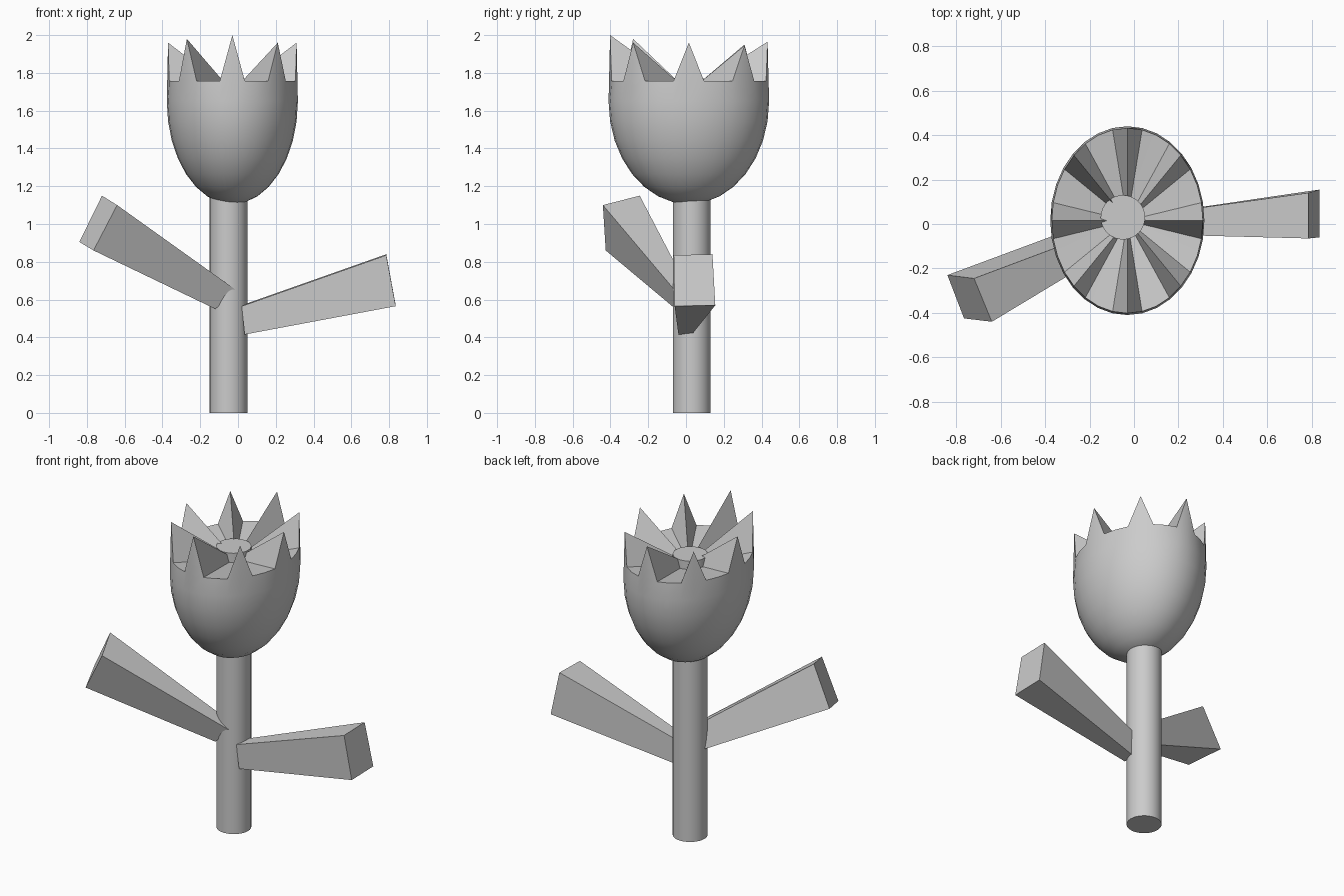
import bpy, bmesh
from math import sin, cos, pi, radians

if "Cube" in bpy.data.objects:
    bpy.data.objects.remove(bpy.data.objects["Cube"])


def finish(name, bm, smooth=True):
    bmesh.ops.recalc_face_normals(bm, faces=bm.faces[:])
    me = bpy.data.meshes.new(name)
    bm.to_mesh(me)
    bm.free()
    ob = bpy.data.objects.new(name, me)
    bpy.context.collection.objects.link(ob)
    if smooth:
        bpy.ops.object.select_all(action='DESELECT')
        ob.select_set(True)
        bpy.context.view_layer.objects.active = ob
        bpy.ops.object.shade_smooth_by_angle(angle=radians(30))
    return ob


# Stem: runs up through the cup and just pokes out of its floor
STEM_TOP = 1.77
bm = bmesh.new()
bmesh.ops.create_cone(bm, cap_ends=True, segments=32, radius1=0.1, radius2=0.1, depth=STEM_TOP)
bmesh.ops.translate(bm, verts=bm.verts[:], vec=(-0.05, 0.03, STEM_TOP / 2))
finish("stem", bm)

# Flower cup: lower part of an ellipsoid, every fourth rim vertex pulled up to a tip
CX, CY, CZ = -0.03, 0.015, 1.65
RX, RY, RZ = 0.347, 0.425, 0.545
SEG = 32
tips = [2.0, 1.96, 1.96, 1.945, 1.965, 1.95, 1.96, 1.98]  # counter-clockwise from the front
bm = bmesh.new()
bottom = bm.verts.new((CX, CY, CZ - RZ))
rings = []
for r in range(1, 10):
    lat = -pi / 2 + r * pi / 16
    ring = []
    for s in range(SEG):
        a = -pi / 2 + s * 2 * pi / SEG
        z = CZ + RZ * sin(lat)
        if r == 9 and s % 4 == 0:
            z = tips[s // 4]
        ring.append(bm.verts.new((CX + RX * cos(lat) * cos(a), CY + RY * cos(lat) * sin(a), z)))
    rings.append(ring)
centre = bm.verts.new((CX, CY, 1.70))
for s in range(SEG):
    t = (s + 1) % SEG
    bm.faces.new((bottom, rings[0][t], rings[0][s]))
    for lo, hi in zip(rings[:-1], rings[1:]):
        bm.faces.new((lo[s], lo[t], hi[t], hi[s]))
    bm.faces.new((rings[-1][s], rings[-1][t], centre))  # pleated floor
finish("flower_cup", bm)


# Leaves: tapered blocks, each lofted from an inner to an outer quad
def leaf(name, inner, outer):
    bm = bmesh.new()
    a = [bm.verts.new(p) for p in inner]
    b = [bm.verts.new(p) for p in outer]
    bm.faces.new(a)
    bm.faces.new(b)
    for i in range(4):
        j = (i + 1) % 4
        bm.faces.new((a[i], a[j], b[j], b[i]))
    finish(name, bm, smooth=False)


# corner order: front top, back top, back bottom, front bottom
leaf("right_leaf",
     [(0.02, -0.045, 0.565), (0.02, 0.035, 0.57), (0.035, 0.035, 0.42), (0.035, -0.04, 0.415)],
     [(0.785, -0.065, 0.835), (0.785, 0.14, 0.84), (0.835, 0.155, 0.57), (0.835, -0.06, 0.565)])
leaf("left_leaf",
     [(-0.01, -0.06, 0.65), (-0.04, 0.01, 0.66), (-0.14, 0.03, 0.56), (-0.12, -0.055, 0.55)],
     [(-0.64, -0.44, 1.10), (-0.72, -0.245, 1.15), (-0.84, -0.23, 0.905), (-0.765, -0.425, 0.86)])
